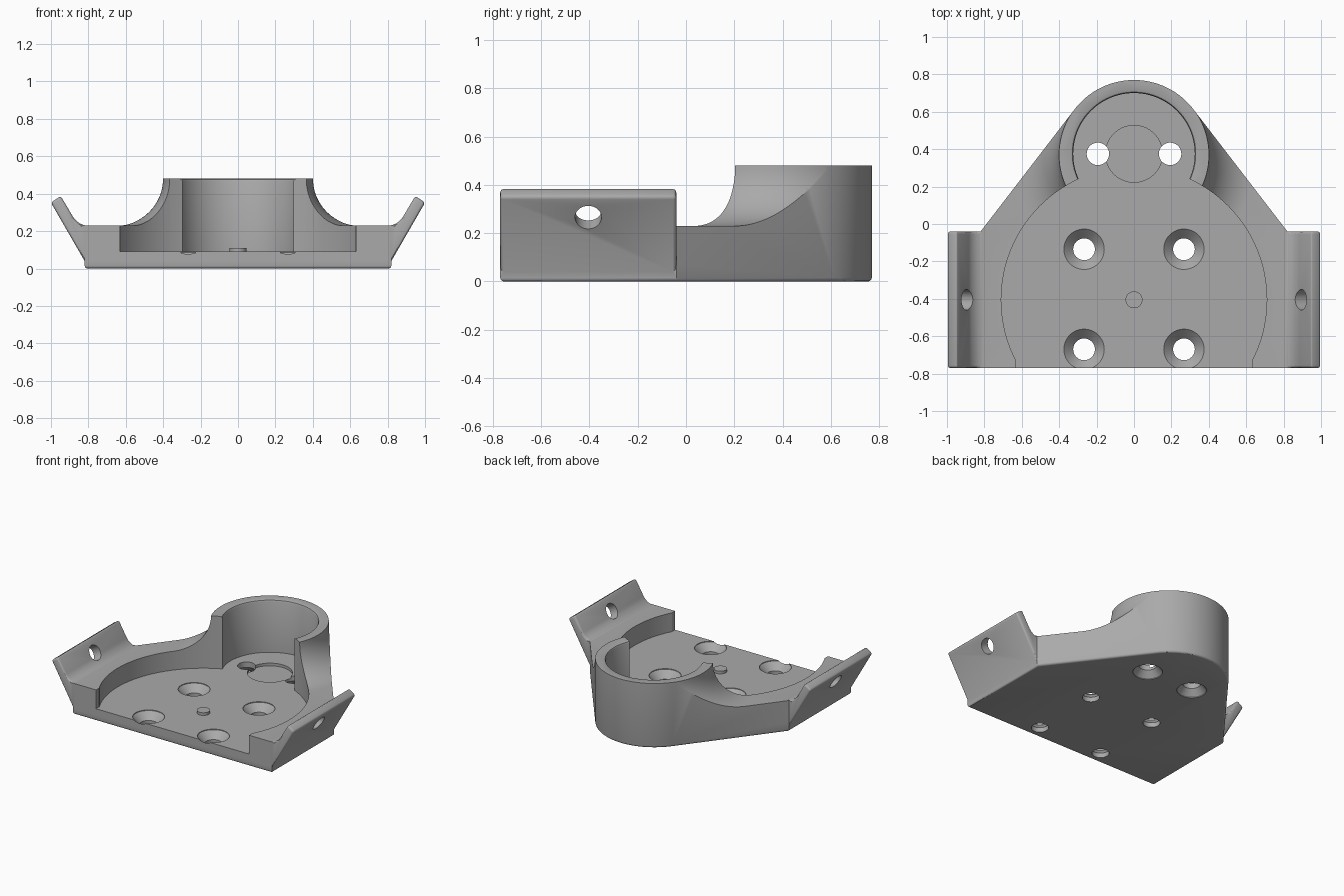
import bpy, bmesh
from math import sin, cos, pi, radians, atan2, acos, hypot
from mathutils import Matrix, Vector

if "Cube" in bpy.data.objects:
    bpy.data.objects.remove(bpy.data.objects["Cube"])

grey = bpy.data.materials.new("plain_grey")
grey.use_nodes = True
colour = (0.4, 0.4, 0.4, 1)
grey.diffuse_color = colour
grey.node_tree.nodes["Principled BSDF"].inputs["Base Color"].default_value = colour

BACK, FRONT = 0.77, -0.77
BASE, TOP, FLOOR = 0.23, 0.48, 0.09
TOWER_R = 0.40
TOWER_Y = BACK - TOWER_R
POCKET_Y = -0.405


def make(name, bm):
    bmesh.ops.recalc_face_normals(bm, faces=bm.faces)
    mesh = bpy.data.meshes.new(name)
    bm.to_mesh(mesh)
    bm.free()
    mesh.materials.append(grey)
    obj = bpy.data.objects.new(name, mesh)
    bpy.context.collection.objects.link(obj)
    return obj


def prism(points, offset):
    """Extrude a closed outline of 3D points."""
    bm = bmesh.new()
    face = bm.faces.new([bm.verts.new(p) for p in points])
    grown = bmesh.ops.extrude_face_region(bm, geom=[face])["geom"]
    bmesh.ops.translate(bm, vec=offset, verts=[v for v in grown if isinstance(v, bmesh.types.BMVert)])
    return bm


def lathe(name, profile, place, ring=False, n=96):
    """Turn (radius, z) points round the z axis, capped or as a closed ring."""
    bm = bmesh.new()
    rings = [[bm.verts.new((r * cos(2 * pi * i / n), r * sin(2 * pi * i / n), z))
              for i in range(n)] for r, z in profile]
    pairs = list(zip(rings, rings[1:]))
    if ring:
        pairs.append((rings[-1], rings[0]))
    else:
        bm.faces.new(rings[0])
        bm.faces.new(rings[-1])
    for a, b in pairs:
        for i in range(n):
            j = (i + 1) % n
            bm.faces.new((a[i], a[j], b[j], b[i]))
    if not isinstance(place, Matrix):
        place = Matrix.Translation(place)
    bm.transform(place)
    return make(name, bm)


def combine(target, tool, operation="DIFFERENCE"):
    mod = target.modifiers.new("combine", "BOOLEAN")
    mod.operation, mod.solver, mod.object = operation, "EXACT", tool
    bpy.context.view_layer.objects.active = target
    bpy.ops.object.modifier_apply(modifier=mod.name)
    bpy.data.objects.remove(tool)


def arc(cx, cy, r, start, end, n):
    return [(cx + r * cos(start + (end - start) * i / n),
             cy + r * sin(start + (end - start) * i / n)) for i in range(n + 1)]


# Base outline: rectangle with sides running tangent onto the round tower
corner = Vector((0.82, -0.04))
dx, dy = corner.x, corner.y - TOWER_Y
tangent = atan2(dy, dx) + acos(TOWER_R / hypot(dx, dy))
outline = [(-corner.x, FRONT), (corner.x, FRONT), tuple(corner)]
outline += arc(0, TOWER_Y, TOWER_R, tangent, pi - tangent, 48)
outline.append((-corner.x, corner.y))
bm = prism([(x, y, 0) for x, y in outline], (0, 0, TOP))
rim = [e for e in bm.edges if all(abs(v.co.z) < 1e-5 for v in e.verts)]
bmesh.ops.bevel(bm, geom=rim, offset=0.015, segments=3, profile=0.5, affect="EDGES")
bracket = make("mounting_bracket", bm)

# Lower the top around the tower, leaving a concave sweep
sweep = arc(TOWER_R + 0.251, TOP, TOP - BASE, pi, 1.5 * pi, 20)
sweep += [(2, BASE), (2, 0.7), (TOWER_R + 0.001, 0.7)]
combine(bracket, lathe("sweep_cutter", sweep, (0, TOWER_Y, 0), True, 128))

# Slanted side wings with rounded edges and a fillet at the root
lean = radians(30)
for side in (-1, 1):
    root = arc(0.797, BASE + 0.099, 0.1, -pi / 2, -lean, 8)
    section = [(0.75, 0.04), (0.82, 0.04), (1.0, 0.352), (0.948, 0.388)]
    section += root[::-1] + [(0.75, BASE - 0.004)]
    bm = prism([(side * x, FRONT, z) for x, z in section], (0, corner.y - FRONT, 0))
    sharp = [e for e in bm.edges if e.calc_face_angle() > 0.9
             and max(abs(v.co.x) for v in e.verts) > 0.83]
    bmesh.ops.bevel(bm, geom=sharp, offset=0.014, segments=3, profile=0.5, affect="EDGES")
    combine(bracket, make("side_wing", bm), "UNION")
    # Hole square to the wing
    axis = Matrix.Translation((side * 0.925, -0.405, 0.28)) @ Matrix.Rotation(side * (pi / 2 + lean), 4, "Y")
    combine(bracket, lathe("wing_hole", [(0.055, -0.09), (0.055, 0.09)], axis, n=48))

# Round pocket, its open front, and the tower bore
combine(bracket, lathe("pocket", [(0.71, FLOOR), (0.71, 0.7)], (0, POCKET_Y, 0), n=128))
mouth = [(-0.63, -0.9, FLOOR), (0.63, -0.9, FLOOR), (0.63, -0.733, FLOOR), (-0.63, -0.733, FLOOR)]
combine(bracket, make("pocket_mouth", prism(mouth, (0, 0, 0.6))))
bore = [(0.325, FLOOR), (0.325, TOP - 0.015), (0.33, TOP - 0.004), (0.34, TOP), (0.34, 0.7)]
combine(bracket, lathe("bore", bore, (0, TOWER_Y + 0.005, 0)))

# Shallow round recess in the bore floor
combine(bracket, lathe("recess", [(0.152, FLOOR - 0.02), (0.152, 0.2)], (0, TOWER_Y + 0.005, 0)))

# Countersunk screw holes: four from above, two from below
for x in (-1, 1):
    for y in (-0.135, -0.67):
        screw = [(0.058, -0.1), (0.058, 0.035), (0.108, FLOOR - 0.005), (0.108, 0.2)]
        combine(bracket, lathe("screw_hole", screw, (x * 0.267, y, 0), n=48))
    under = [(0.1, -0.1), (0.1, 0.005), (0.06, 0.05), (0.06, 0.2)]
    combine(bracket, lathe("under_hole", under, (x * 0.193, TOWER_Y + 0.005, 0), n=48))

# Small locating stud in the pocket centre
stud = lathe("locating_stud", [(0.045, FLOOR - 0.02), (0.045, FLOOR + 0.02)], (0, POCKET_Y, 0), n=48)

for obj in (bracket, stud):
    bpy.ops.object.select_all(action="DESELECT")
    obj.select_set(True)
    bpy.context.view_layer.objects.active = obj
    bpy.ops.object.shade_smooth_by_angle(angle=radians(30))
